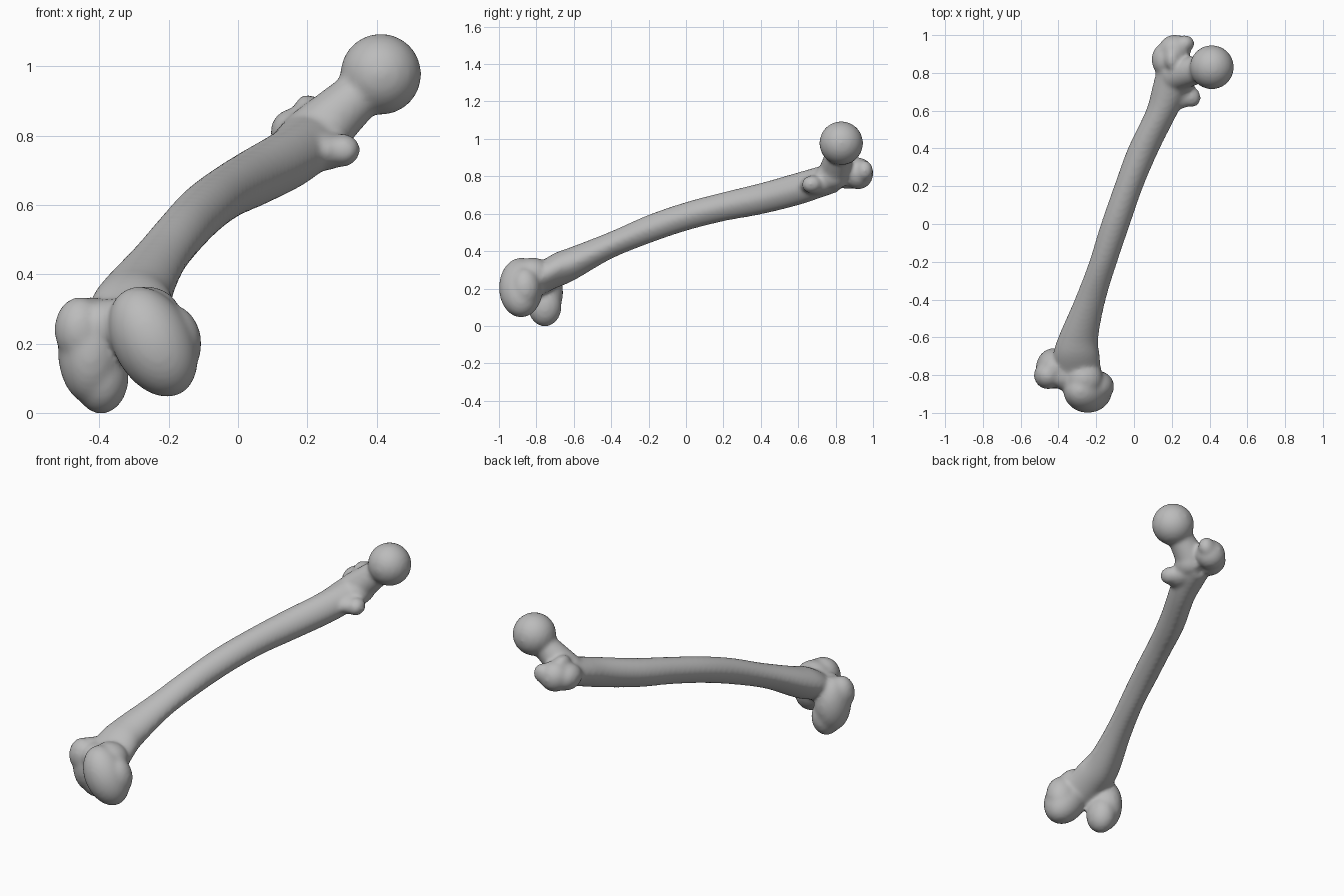
import bpy, bmesh, math
from mathutils import Vector, Euler, Matrix

if "Cube" in bpy.data.objects:
    bpy.data.objects.remove(bpy.data.objects["Cube"])

mat = bpy.data.materials.new("bone_grey")
mat.use_nodes = True
mat.diffuse_color = (0.5, 0.5, 0.5, 1)
mat.node_tree.nodes["Principled BSDF"].inputs["Base Color"].default_value = (0.5, 0.5, 0.5, 1)

bm = bmesh.new()


def blob(centre, radii, turn=(0, 0, 0)):
    """Ellipsoid, turned by Euler degrees."""
    rot = Euler([math.radians(a) for a in turn]).to_matrix().to_4x4()
    m = Matrix.Translation(centre) @ rot @ Matrix.Diagonal((*radii, 1))
    bmesh.ops.create_uvsphere(bm, u_segments=32, v_segments=20, radius=1, matrix=m)


def spline(pts, steps=6):
    """Catmull-Rom through rows of numbers."""
    pts = [Vector(p) for p in pts]
    ext = [2 * pts[0] - pts[1]] + pts + [2 * pts[-1] - pts[-2]]
    out = []
    for a, b, c, d in zip(ext, ext[1:], ext[2:], ext[3:]):
        for i in range(steps):
            t = i / steps
            out.append(0.5 * (2 * b + (c - a) * t + (2 * a - 5 * b + 4 * c - d) * t**2
                              + (3 * b - a - 3 * c + d) * t**3))
    return out + [pts[-1]]


def loft(rows, sides=32, ridge=0.0):
    """Tube of upright ellipses; each row is x, y, z, half width, half height."""
    rings = []
    for x, y, z, rx, rz in spline(rows):
        ring = []
        for k in range(sides):
            a = math.tau * k / sides
            pinch = 1 - ridge * max(0, -math.sin(a))
            ring.append(bm.verts.new((x + rx * math.cos(a) * pinch, y, z + rz * math.sin(a))))
        rings.append(ring)
    for r, s in zip(rings, rings[1:]):
        for k in range(sides):
            n = (k + 1) % sides
            bm.faces.new((r[k], r[n], s[n], s[k]))
    bm.faces.new(rings[0][::-1])
    bm.faces.new(rings[-1])


def neck(a, b, r1, r2):
    """Tapered cylinder between two points."""
    a, b = Vector(a), Vector(b)
    m = Matrix.Translation((a + b) / 2) @ (b - a).to_track_quat('Z', 'Y').to_matrix().to_4x4()
    bmesh.ops.create_cone(bm, cap_ends=True, segments=32, radius1=r1, radius2=r2,
                          depth=(b - a).length, matrix=m)


# Shaft, flaring at both ends
loft([(-.30, -.80, .24, .13, .09),
      (-.305, -.70, .295, .125, .095),
      (-.295, -.60, .335, .107, .092),
      (-.232, -.40, .432, .083, .074),
      (-.163, -.20, .517, .075, .077),
      (-.098, 0, .585, .078, .077),
      (-.028, .20, .637, .078, .078),
      (.052, .40, .680, .085, .084),
      (.150, .60, .733, .088, .088),
      (.195, .72, .770, .100, .085),
      (.215, .82, .800, .095, .080)], ridge=.2)

# Ball head and neck
blob((.412, .83, .977), (.117, .117, .117))
neck((.22, .79, .80), (.40, .83, .965), .09, .064)
blob((.25, .78, .80), (.08, .09, .075))

# Large outer knob
blob((.165, .87, .805), (.07, .09, .075), (0, -35, 0))
blob((.215, .92, .815), (.085, .082, .085), (0, -35, 0))
blob((.27, .955, .83), (.05, .045, .055))
blob((.205, .87, .875), (.04, .06, .045), (0, -35, 0))

# Small inner knob
blob((.30, .675, .757), (.052, .058, .048), (0, -20, 30))
blob((.25, .70, .755), (.07, .09, .055))

# Inner condyle, leaning to the left
blob((-.245, -.882, .205), (.115, .118, .17), (0, -28, 0))
blob((-.20, -.86, .20), (.095, .085, .115))
blob((-.265, -.82, .28), (.10, .10, .085))

# Outer condyle
blob((-.425, -.765, .18), (.095, .108, .155), (0, 0, 0))
blob((-.395, -.755, .105), (.08, .09, .108))
blob((-.455, -.80, .24), (.075, .075, .095))
blob((-.37, -.80, .25), (.08, .08, .08))

mesh = bpy.data.meshes.new("thigh_bone")
bm.to_mesh(mesh)
bm.free()
mesh.materials.append(mat)
bone = bpy.data.objects.new("thigh_bone", mesh)
bpy.context.collection.objects.link(bone)

# Fuse the parts into one smooth skin
fuse = bone.modifiers.new("fuse", 'REMESH')
fuse.mode = 'VOXEL'
fuse.voxel_size = 0.011
fuse.use_smooth_shade = True
soften = bone.modifiers.new("soften", 'SMOOTH')
soften.factor = 0.5
soften.iterations = 10
bpy.context.view_layer.objects.active = bone
bone.select_set(True)
bpy.ops.object.shade_smooth()
